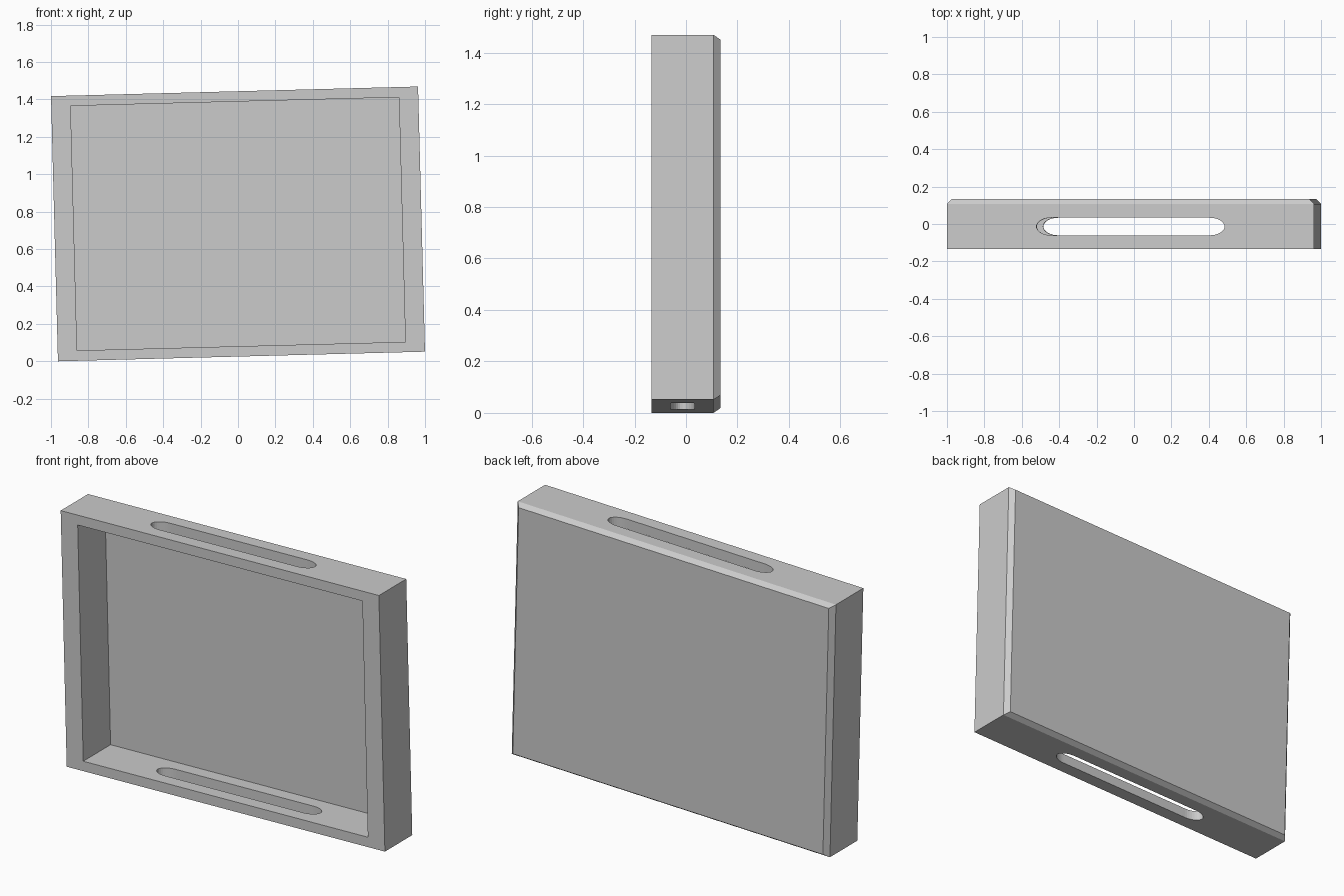
import bpy, bmesh
from math import cos, sin, pi, radians

if "Cube" in bpy.data.objects:
    bpy.data.objects.remove(bpy.data.objects["Cube"])

W, H = 0.9815, 0.709            # half width and half height of the case
FRONT, SHOULDER, BACK = -0.134, 0.107, 0.134
TILT = radians(-1.5)
CENTRE_Z = 0.7345


def loft(name, rings):
    """Closed solid skinned through a list of equal-length point rings."""
    bm = bmesh.new()
    loops = [[bm.verts.new(p) for p in ring] for ring in rings]
    n = len(loops[0])
    for a, b in zip(loops, loops[1:]):
        for i in range(n):
            j = (i + 1) % n
            bm.faces.new((a[i], a[j], b[j], b[i]))
    bm.faces.new(loops[0])
    bm.faces.new(loops[-1])
    bmesh.ops.recalc_face_normals(bm, faces=bm.faces)
    mesh = bpy.data.meshes.new(name)
    bm.to_mesh(mesh)
    bm.free()
    obj = bpy.data.objects.new(name, mesh)
    bpy.context.collection.objects.link(obj)
    obj.location.z = CENTRE_Z
    obj.rotation_euler.y = TILT
    return obj


def rect(hw, hh, y):
    return [(-hw, y, -hh), (hw, y, -hh), (hw, y, hh), (-hw, y, hh)]


def slot(z, half_len=0.503, rx=0.08, ry=0.047, cy=-0.0135, steps=16):
    """Long slot outline with elliptical ends."""
    pts = []
    for side in (1, -1):
        for i in range(steps + 1):
            a = -pi / 2 + pi * i / steps
            pts.append((side * (half_len - rx + rx * cos(a)),
                        cy + side * ry * sin(a), z))
    return pts


# Open-fronted case with a bevelled back edge and a recessed cavity
case = loft("open_case", [
    rect(0.878, 0.654, SHOULDER),
    rect(0.878, 0.654, FRONT),
    rect(W, H, FRONT),
    rect(W, H, SHOULDER),
    rect(W - 0.025, H - 0.018, BACK),
])

# Slots through the top and bottom walls
cutter = loft("slot_cutter", [slot(-1), slot(1)])
cutter.hide_render = True
cutter.display_type = 'WIRE'
cut = case.modifiers.new("slots", 'BOOLEAN')
cut.operation = 'DIFFERENCE'
cut.solver = 'EXACT'
cut.object = cutter
